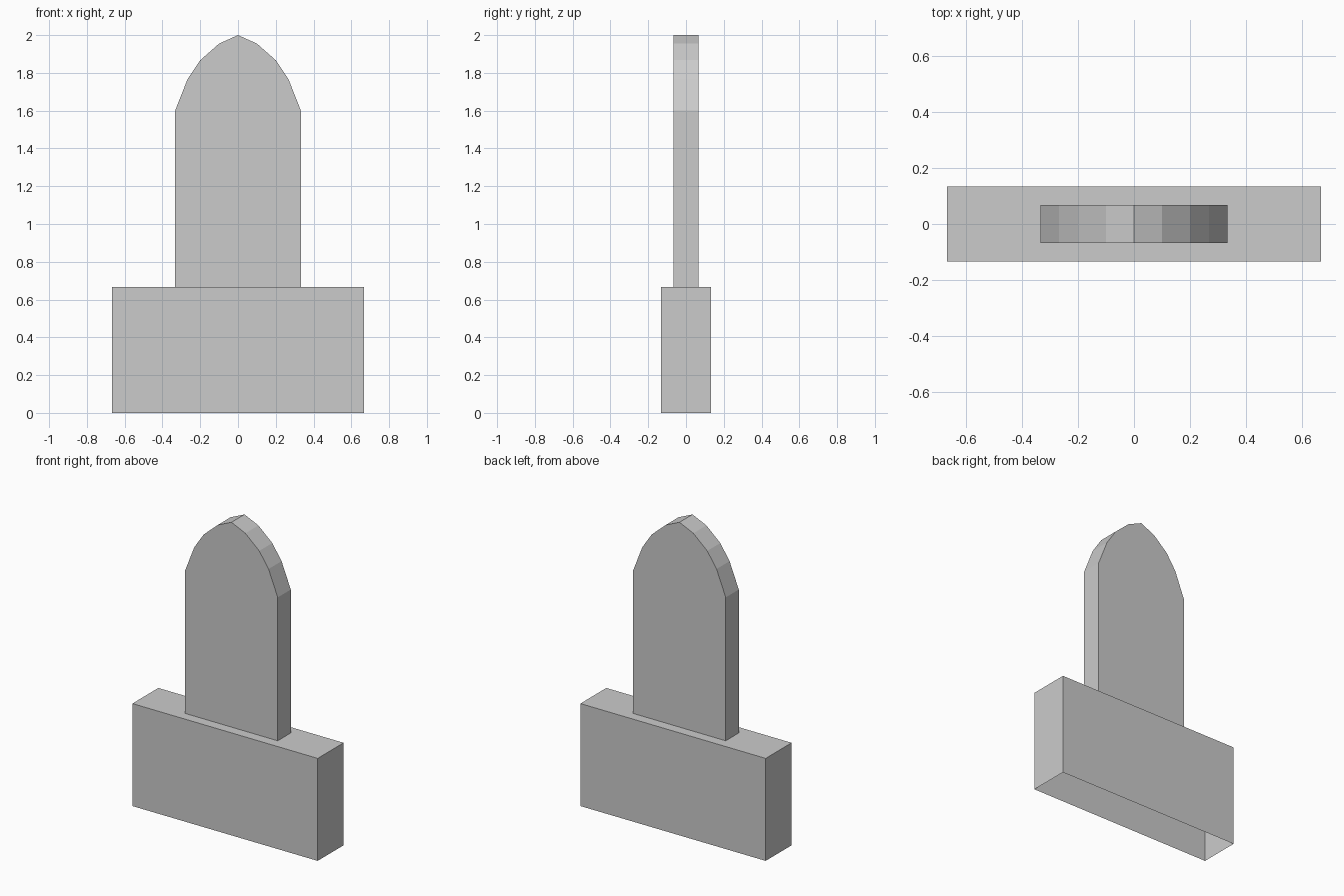
import bpy, bmesh

if "Cube" in bpy.data.objects:
    bpy.data.objects.remove(bpy.data.objects["Cube"])


def extrude_profile(name, profile, half_depth, open_bottom=True):
    """Extrude an x-z outline along y, leaving the underside open."""
    bm = bmesh.new()
    front = bm.faces.new([bm.verts.new((x, -half_depth, z)) for x, z in profile])
    ext = bmesh.ops.extrude_face_region(bm, geom=[front], use_keep_orig=True)
    back = [g for g in ext["geom"] if isinstance(g, bmesh.types.BMVert)]
    bmesh.ops.translate(bm, verts=back, vec=(0, 2 * half_depth, 0))
    bmesh.ops.recalc_face_normals(bm, faces=bm.faces)
    if open_bottom:
        low = min(z for _, z in profile)
        under = [f for f in bm.faces if all(abs(v.co.z - low) < 1e-5 for v in f.verts)]
        bmesh.ops.delete(bm, geom=under, context="FACES_ONLY")
    mesh = bpy.data.meshes.new(name)
    bm.to_mesh(mesh)
    bm.free()
    obj = bpy.data.objects.new(name, mesh)
    bpy.context.collection.objects.link(obj)
    return obj


def mirrored(right_side, tip=()):
    """Complete a symmetric outline from its right half."""
    return right_side + list(tip) + [(-x, z) for x, z in reversed(right_side)]


BASE_TOP = 0.667

# Hollow plinth, open underneath
extrude_profile("base", mirrored([(0.667, 0), (0.667, BASE_TOP)]), 0.133)

# Upright slab with a faceted pointed arch
arch = [(0.333, BASE_TOP), (0.333, 1.6), (0.267, 1.767), (0.2, 1.867), (0.1, 1.955)]
extrude_profile("headstone", mirrored(arch, [(0, 2.0)]), 0.067)
